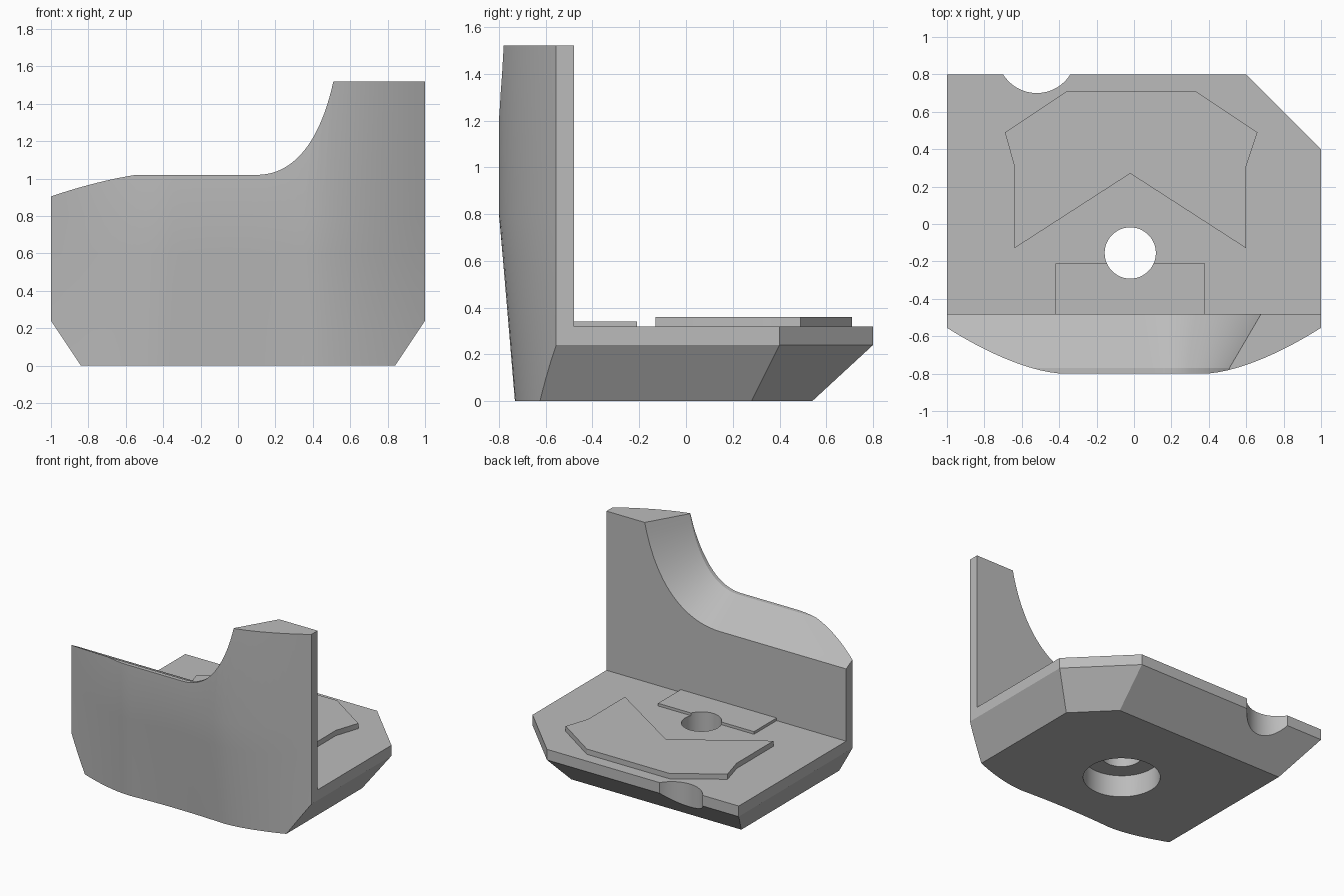
import bpy, bmesh, math
from mathutils import Vector

old = bpy.data.objects.get("Cube")
if old:
    bpy.data.objects.remove(old, do_unlink=True)

grey = bpy.data.materials.new("plain grey")
grey.use_nodes = True
tone = (0.5, 0.5, 0.5, 1)
grey.diffuse_color = tone
grey.node_tree.nodes["Principled BSDF"].inputs["Base Color"].default_value = tone


def make_object(name, bm):
    bmesh.ops.recalc_face_normals(bm, faces=bm.faces[:])
    mesh = bpy.data.meshes.new(name)
    bm.to_mesh(mesh)
    bm.free()
    mesh.materials.append(grey)
    obj = bpy.data.objects.new(name, mesh)
    bpy.context.collection.objects.link(obj)
    return obj


def loft(name, rings):
    """Closed solid through rings of matching points."""
    bm = bmesh.new()
    loops = [[bm.verts.new(p) for p in ring] for ring in rings]
    for a, b in zip(loops, loops[1:]):
        for i in range(len(a)):
            j = (i + 1) % len(a)
            bm.faces.new((a[i], a[j], b[j], b[i]))
    bm.faces.new(loops[0])
    bm.faces.new(loops[-1])
    return make_object(name, bm)


def prism(name, outline, low, high):
    return loft(name, [[(x, y, z) for x, y in outline] for z in (low, high)])


def circle(x, y, r, n=48):
    return [(x + r * math.cos(math.tau * i / n), y + r * math.sin(math.tau * i / n))
            for i in range(n)]


def box(x0, x1, y0, y1):
    return [(x0, y0), (x1, y0), (x1, y1), (x0, y1)]


def cut(target, cutter):
    cutter.hide_render = True
    mod = target.modifiers.new("cut", "BOOLEAN")
    mod.operation = "DIFFERENCE"
    mod.solver = "EXACT"
    mod.object = cutter
    bpy.context.view_layer.objects.active = target
    bpy.ops.object.modifier_apply(modifier=mod.name)
    bpy.data.objects.remove(cutter, do_unlink=True)


def bezier(p, n=20):
    p = [Vector(q) for q in p]
    for i in range(n + 1):
        t = i / n
        s = 1 - t
        yield tuple(p[0] * s**3 + p[1] * 3 * s * s * t + p[2] * 3 * s * t * t + p[3] * t**3)


# Full block with a bowed front that leans back towards the bottom
FLAT, TOP, BACK = 0.38, 1.52, 0.8


def front_y(x, z):
    bow = max(0, (abs(x) - FLAT) / (1 - FLAT)) ** 1.6
    lean = 0.08 * max(0, 1 - z / 0.8) * (1 - x * x)
    return -0.8 + 0.245 * bow + lean


xs = [-1 + i / 20 for i in range(41)]
zs = [0, 0.2, 0.4, 0.6, 0.8, TOP]
bm = bmesh.new()
grid = [[bm.verts.new((x, front_y(x, z), z)) for x in xs] for z in zs]
for low, high in zip(grid, grid[1:]):
    for i in range(len(xs) - 1):
        bm.faces.new((low[i], low[i + 1], high[i + 1], high[i]))
bl, br, tl, tr = [bm.verts.new((x, BACK, z)) for z in (0, TOP) for x in (-1, 1)]
bm.faces.new(grid[0] + [br, bl])
bm.faces.new(grid[-1] + [tr, tl])
bm.faces.new([row[0] for row in grid] + [tl, bl])
bm.faces.new([row[-1] for row in grid] + [tr, br])
bm.faces.new((bl, br, tr, tl))

# Sloped undersides and the clipped back corner
planes = [((0.84, 0, 0), (0.24, 0, -0.16)),
          ((-0.84, 0, 0), (-0.24, 0, -0.16)),
          ((0, 0.54, 0), (0, 0.24, -0.26)),
          ((1, 0.4, 0), (1, 1, 0)),
          ((0.84, 0.28, 0), (1, 1, -1.167))]
for point, normal in planes:
    res = bmesh.ops.bisect_plane(bm, geom=bm.verts[:] + bm.edges[:] + bm.faces[:],
                                 dist=1e-5, plane_co=point,
                                 plane_no=Vector(normal).normalized(), clear_outer=True)
    bmesh.ops.holes_fill(bm, edges=[e for e in bm.edges if e.is_boundary], sides=0)
body = make_object("base_and_wall", bm)

# Floor step behind the wall
cut(body, prism("floor_cutter", box(-1.2, 1.2, -0.48, 1.2), 0.32, 1.8))

# Sweeping, sloped top of the wall
inner = list(bezier([(0.05, 0.865), (0.33, 0.865), (0.58, 1.05), (0.68, TOP)]))
outer = list(bezier([(0.1, 1.02), (0.3, 1.02), (0.44, 1.2), (0.51, TOP)]))
rings = []
for y, curve in ((-0.4, inner), (-0.48, inner), (-0.77, outer), (-0.9, outer)):
    profile = [(-1.2, curve[0][1])] + curve + [(curve[-1][0], 1.8), (-1.2, 1.8)]
    rings.append([(x, y, z) for x, z in profile])
cut(body, loft("sweep_cutter", rings))

# Stepped through hole and rear notch
HOLE = (-0.02, -0.155)
cut(body, prism("hole_cutter", circle(*HOLE, 0.137), -0.1, 0.45))
cut(body, prism("recess_cutter", circle(*HOLE, 0.264), -0.1, 0.165))
cut(body, prism("notch_cutter", circle(-0.52, 0.912, 0.212), -0.1, 0.45))

# Raised plates on the floor
chevron = [(-0.69, 0.49), (-0.64, 0.31), (-0.64, -0.13), (-0.02, 0.27), (0.6, -0.13),
           (0.6, 0.31), (0.66, 0.49), (0.33, 0.71), (-0.36, 0.71)]
plate = prism("chevron_plate", chevron, 0.31, 0.36)
strip = prism("front_plate", box(-0.42, 0.38, -0.5, -0.21), 0.31, 0.34)
cut(strip, prism("plate_hole_cutter", circle(*HOLE, 0.137), 0.2, 0.45))

# Smooth curves, crisp edges
bpy.ops.object.select_all(action="DESELECT")
for obj in (body, plate, strip):
    obj.select_set(True)
bpy.context.view_layer.objects.active = body
bpy.ops.object.shade_smooth_by_angle(angle=math.radians(20))
